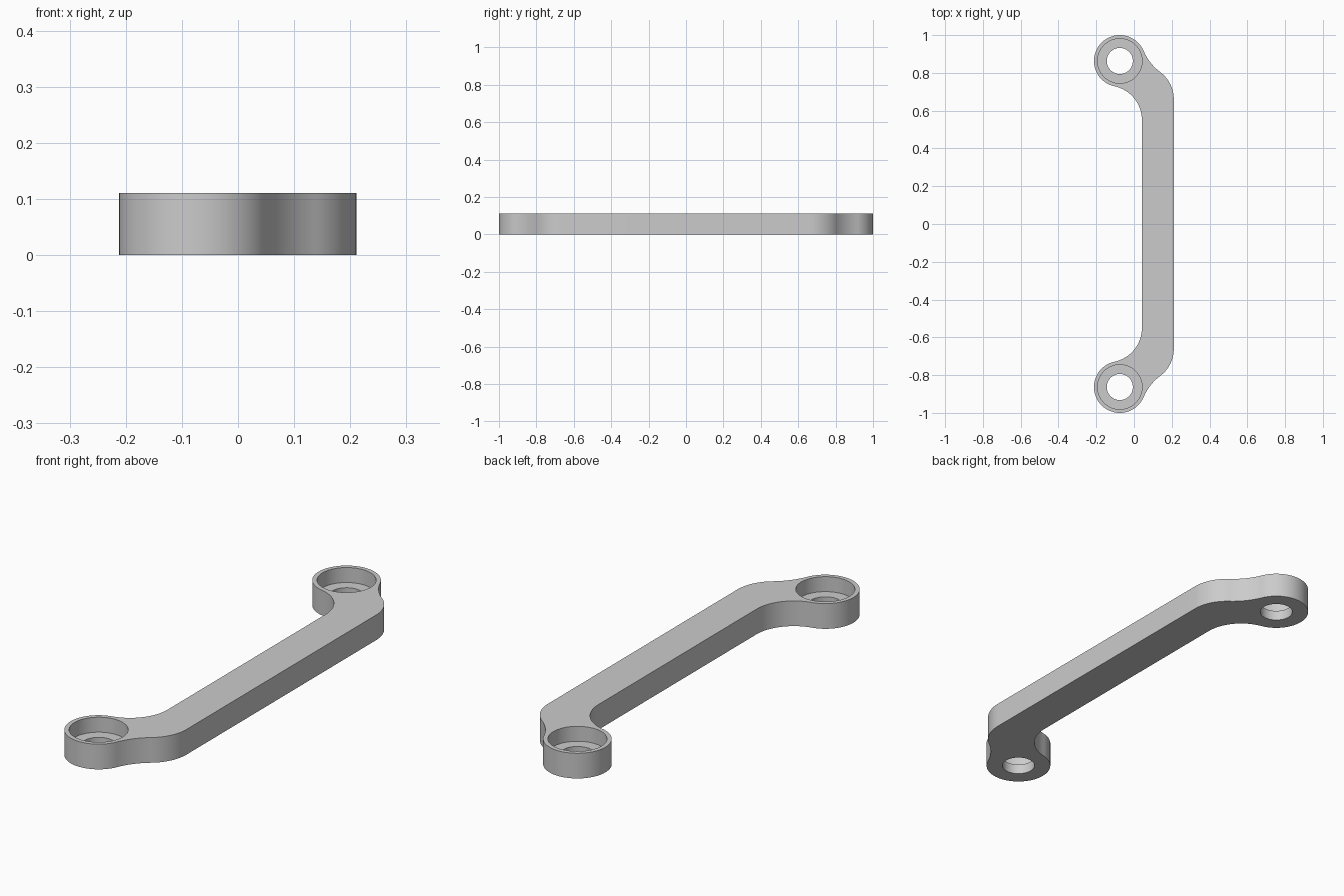
import bpy, bmesh
from math import cos, sin, atan2, pi, sqrt
from mathutils import Vector

HEIGHT, FLOOR = 0.111, 0.045
BOSS, BOSS_R = Vector((-0.075, 0.863)), 0.137
BORE_R, HOLE_R = 0.118, 0.069
BAR_IN, BAR_OUT = 0.042, 0.211

if "Cube" in bpy.data.objects:
    bpy.data.objects.remove(bpy.data.objects["Cube"])

grey = bpy.data.materials.new("plain grey")
grey.use_nodes = True
colour = (0.6, 0.6, 0.6, 1)
grey.diffuse_color = colour
grey.node_tree.nodes["Principled BSDF"].inputs["Base Color"].default_value = colour


def angle(a, b):
    d = b - a
    return atan2(d.y, d.x)


def arc(centre, r, start, end, n):
    return [centre + r * Vector((cos(t), sin(t)))
            for t in (start + (end - start) * i / n for i in range(n + 1))]


def prism(name, points, z0, z1):
    bm = bmesh.new()
    face = bm.faces.new([bm.verts.new((p.x, p.y, z0)) for p in points])
    top = bmesh.ops.extrude_face_region(bm, geom=[face])["geom"]
    bmesh.ops.translate(bm, vec=(0, 0, z1 - z0),
                        verts=[v for v in top if isinstance(v, bmesh.types.BMVert)])
    bmesh.ops.recalc_face_normals(bm, faces=bm.faces)
    mesh = bpy.data.meshes.new(name)
    bm.to_mesh(mesh)
    bm.free()
    mesh.materials.append(grey)
    obj = bpy.data.objects.new(name, mesh)
    bpy.context.collection.objects.link(obj)
    return obj


# Outer bend of the bar, and the fillet tangent to both the bend and the boss
bend_r, fillet_r = 0.18, 0.275
bend = Vector((BAR_OUT - bend_r, 0.66))
gap = BOSS - bend
d, ra, rb = gap.length, bend_r + fillet_r, BOSS_R + fillet_r
along = (ra**2 - rb**2 + d**2) / (2 * d)
unit = gap / d
fillet = bend + unit * along + Vector((unit.y, -unit.x)) * sqrt(ra**2 - along**2)

# Inner bend, tangent to the bar's inner edge and to the boss
start_y = 0.55
k, dy = BAR_IN - BOSS.x, BOSS.y - start_y
inner_r = (k**2 + dy**2 - BOSS_R**2) / (2 * (k + BOSS_R))
inner = Vector((BAR_IN - inner_r, start_y))

# Outline of one half, mirrored to the other end
half = arc(bend, bend_r, 0, angle(bend, fillet), 20)
half += arc(fillet, fillet_r, angle(fillet, bend), angle(fillet, BOSS), 16)[1:]
half += arc(BOSS, BOSS_R, angle(BOSS, fillet), angle(BOSS, inner) + 2 * pi, 64)[1:]
half += arc(inner, inner_r, angle(inner, BOSS), 0, 24)[1:]
outline = half + [Vector((p.x, -p.y)) for p in reversed(half)]
handle = prism("handle", outline, 0, HEIGHT)

# Counterbored screw holes at both ends
for side in (1, -1):
    centre = Vector((BOSS.x, BOSS.y * side))
    for r, z0, z1 in ((BORE_R, FLOOR, HEIGHT + 0.1), (HOLE_R, -0.1, HEIGHT + 0.05)):
        cutter = prism("hole_cutter", arc(centre, r, 0, 2 * pi, 64)[:-1], z0, z1)
        cutter.hide_render = True
        cut = handle.modifiers.new("hole", 'BOOLEAN')
        cut.operation, cut.solver, cut.object = 'DIFFERENCE', 'EXACT', cutter
        bpy.context.view_layer.objects.active = handle
        bpy.ops.object.modifier_apply(modifier=cut.name)
        bpy.data.objects.remove(cutter)

# Smooth curved walls with crisp rims
bpy.ops.object.select_all(action='DESELECT')
handle.select_set(True)
bpy.context.view_layer.objects.active = handle
bpy.ops.object.shade_smooth_by_angle(angle=pi / 6)
